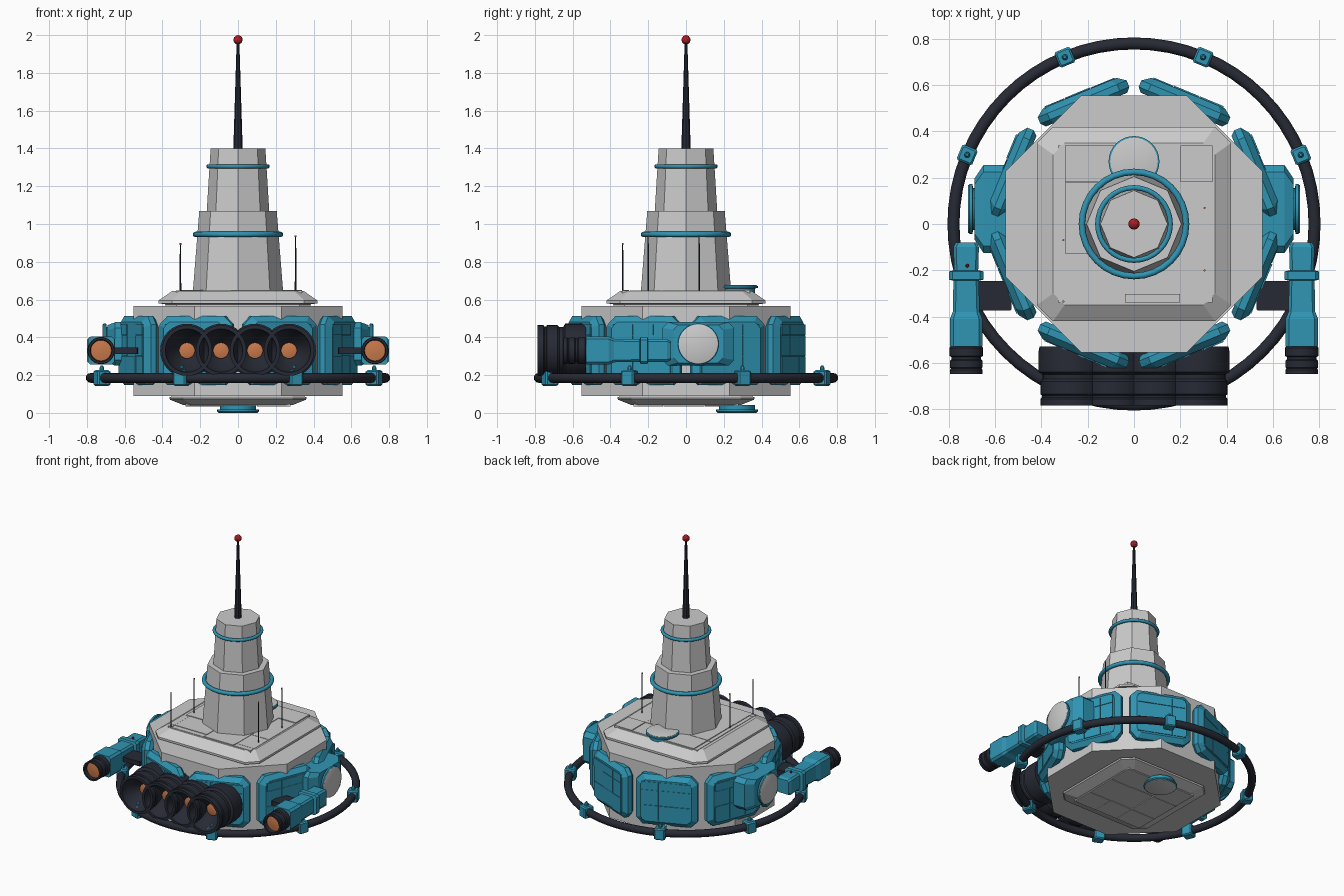
import bpy, bmesh, math, random
from mathutils import Matrix, Vector

if "Cube" in bpy.data.objects:
    bpy.data.objects.remove(bpy.data.objects["Cube"])

random.seed(4)
T, R = Matrix.Translation, Matrix.Rotation
H = math.pi / 2


def mat(name, c):
    m = bpy.data.materials.new(name)
    m.diffuse_color = (*c, 1)
    m.use_nodes = True
    m.node_tree.nodes["Principled BSDF"].inputs["Base Color"].default_value = m.diffuse_color
    return m


TEAL = mat("teal", (0.03, 0.3, 0.45))
DARK = mat("dark", (0.02, 0.023, 0.035))
ORANGE = mat("orange", (0.58, 0.19, 0.07))
RED = mat("red", (0.45, 0.013, 0.017))


def finish(bm, name, m, smooth=False):
    bmesh.ops.recalc_face_normals(bm, faces=bm.faces[:])
    me = bpy.data.meshes.new(name)
    bm.to_mesh(me)
    bm.free()
    ob = bpy.data.objects.new(name, me)
    bpy.context.collection.objects.link(ob)
    if m:
        me.materials.append(m)
    if smooth:
        bpy.ops.object.select_all(action='DESELECT')
        ob.select_set(True)
        bpy.context.view_layer.objects.active = ob
        bpy.ops.object.shade_smooth_by_angle(angle=math.radians(35))
    return ob


def loft(name, loops, M=Matrix(), m=None, smooth=False):
    """Skin a stack of equal-length outlines and cap both ends."""
    bm = bmesh.new()
    rows = [[bm.verts.new(M @ Vector(p)) for p in lp] for lp in loops]
    n = len(rows[0])
    for a, b in zip(rows, rows[1:]):
        for i in range(n):
            j = (i + 1) % n
            bm.faces.new((a[i], a[j], b[j], b[i]))
    bm.faces.new(rows[0])
    bm.faces.new(rows[-1])
    return finish(bm, name, m, smooth)


def lathe(name, prof, n=32, M=Matrix(), m=None, off=0.0):
    """Revolve (radius, height) pairs about local z."""
    loops = [[(r * math.cos(off + i * math.tau / n), r * math.sin(off + i * math.tau / n), h)
              for i in range(n)] for r, h in prof]
    return loft(name, loops, M, m, n > 12)


def block(name, secs, M=Matrix(), m=None):
    """Loft chamfered rectangles: (half width, half height, chamfer, depth)."""
    loops = []
    for w, h, c, z in secs:
        loops.append([(w, -h + c, z), (w, h - c, z), (w - c, h, z), (-w + c, h, z),
                      (-w, h - c, z), (-w, -h + c, z), (-w + c, -h, z), (w - c, -h, z)])
    return loft(name, loops, M, m)


def plates(name, xs, ys, M, m=None, hmax=0.008):
    """Plating: a grid of thin tiles with slightly varied heights."""
    bm = bmesh.new()
    g = 0.003
    for x0, x1 in zip(xs, xs[1:]):
        for y0, y1 in zip(ys, ys[1:]):
            h = random.uniform(0.002, hmax)
            S = Matrix.Diagonal((x1 - x0 - g, y1 - y0 - g, h + 0.01, 1))
            bmesh.ops.create_cube(bm, size=1, matrix=M @ T(((x0 + x1) / 2, (y0 + y1) / 2, h / 2 - 0.005)) @ S)
    return finish(bm, name, m)


def torus(name, rad, minor, z, m, seg):
    bpy.ops.mesh.primitive_torus_add(major_radius=rad, minor_radius=minor, location=(0, 0, z),
                                     major_segments=seg, minor_segments=12)
    ob = bpy.context.object
    ob.name = name
    ob.data.materials.append(m)
    ob.data.polygons.foreach_set("use_smooth", [True] * len(ob.data.polygons))


# Octagonal hull
lathe("hull", [(0.6, 0.09), (0.6, 0.565)], 8, off=math.pi / 8)

# Upper and lower deck plates with plating
block("upper_deck", [(0.385, 0.385, 0.06, 0.56), (0.385, 0.385, 0.06, 0.575), (0.42, 0.42, 0.07, 0.58),
                     (0.42, 0.42, 0.07, 0.595), (0.35, 0.35, 0.05, 0.644)])
plates("upper_deck_plating", [-0.33, -0.3, -0.04, 0.2, 0.34], [-0.34, -0.3, -0.13, 0.18, 0.34], T((0, 0, 0.644)))
block("lower_deck", [(0.34, 0.34, 0.06, 0.095), (0.365, 0.365, 0.07, 0.08),
                     (0.36, 0.36, 0.07, 0.07), (0.29, 0.29, 0.05, 0.042)])
plates("lower_deck_plating", [-0.28, -0.08, 0.1, 0.28], [-0.28, -0.1, 0.12, 0.28], T((0, 0, 0.042)) @ R(math.pi, 4, 'X'))

# Round hatches above and below
for nm, M in (("upper_hatch", T((0, 0.27, 0.635))), ("lower_hatch", T((0, 0.27, 0.043)) @ R(math.pi, 4, 'X'))):
    lathe(nm + "_rim", [(0.095, 0), (0.095, 0.024), (0.11, 0.026), (0.11, 0.036), (0.104, 0.04)], 32, M, TEAL)
    lathe(nm + "_lid", [(0.103, 0.03), (0.103, 0.042), (0.1, 0.043)], 32, M)

# Stepped tower, collar rings and mast
lathe("tower_lower", [(0.24, 0.63), (0.205, 1.07)], 8)
lathe("tower_upper", [(0.166, 1.06), (0.145, 1.4)], 8)
torus("tower_ring_lower", 0.225, 0.014, 0.945, TEAL, 32)
torus("tower_ring_upper", 0.157, 0.011, 1.305, TEAL, 32)
lathe("mast", [(0.025, 1.39), (0.007, 1.97)], 8, m=DARK)
bm = bmesh.new()
bmesh.ops.create_icosphere(bm, subdivisions=2, radius=0.025, matrix=T((0, 0, 1.975)))
finish(bm, "mast_light", RED)

# Whip antennas
for x, y, z in ((0.305, 0.07, 0.94), (0.305, -0.2, 0.94), (-0.305, -0.07, 0.9), (-0.305, -0.335, 0.9)):
    lathe("whip_antenna", [(0.005, 0.63), (0.003, z - 0.008)], 6, T((x, y, 0)), DARK)
    lathe("whip_tip", [(0.005, z - 0.01), (0.005, z)], 6, T((x, y, 0)), ORANGE)

# Armour panels over the hull corners, ring clamps at the same angles
torus("guard_ring", 0.78, 0.026, 0.185, DARK, 64)
for k in range(8):
    spin = R(math.pi / 8 + k * math.pi / 4, 4, 'Z')
    # local x = tangent, local y = up, local z = outwards
    out = spin @ R(H, 4, 'Z') @ R(H, 4, 'X')
    M = spin @ T((0, 0, 0.33)) @ R(H, 4, 'Z') @ R(H, 4, 'X')
    block("armour_panel", [(0.19, 0.165, 0.04, 0.535), (0.208, 0.182, 0.045, 0.555),
                           (0.208, 0.182, 0.045, 0.585), (0.172, 0.15, 0.03, 0.612)], M, TEAL)
    plates("armour_plating", [-0.165, -0.05, 0.07, 0.165], [-0.14, -0.03, 0.08, 0.14], M @ T((0, 0, 0.612)), TEAL, 0.007)
    C = spin @ T((0.78, 0, 0))
    block("ring_clamp", [(0.028, 0.028, 0.005, 0.143), (0.036, 0.036, 0.007, 0.15),
                         (0.036, 0.036, 0.007, 0.218), (0.028, 0.028, 0.005, 0.226)], C, TEAL)
    lathe("clamp_bolt", [(0.013, 0.22), (0.013, 0.238), (0.006, 0.252)], 8, C, TEAL)

# Front bank of four engine nozzles (local z points to the front)
FRONT = R(H, 4, 'X')
for x in (-0.27, -0.09, 0.09, 0.27):
    M = T((x, 0, 0.33)) @ FRONT
    lathe("engine_nozzle", [(0.138, 0.53), (0.142, 0.55), (0.142, 0.64), (0.125, 0.65), (0.125, 0.67),
                            (0.134, 0.68), (0.134, 0.735), (0.128, 0.74), (0.128, 0.75), (0.134, 0.755),
                            (0.134, 0.785), (0.115, 0.785), (0.105, 0.74), (0.04, 0.67)], 32, M, DARK)
    lathe("engine_glow", [(0.042, 0.66), (0.042, 0.685), (0.036, 0.688)], 24, M, ORANGE)

# Side pods, discs and gun arms, mirrored left and right
for s, side in ((-1, "left"), (1, "right")):
    OUT = T((0, 0.065, 0.365)) @ R(s * H, 4, 'Y')
    block(side + "_pod", [(0.115, 0.19, 0.03, 0.5), (0.115, 0.19, 0.03, 0.65), (0.1, 0.13, 0.025, 0.69)], OUT, TEAL)
    lathe(side + "_pod_rim", [(0.09, 0.68), (0.09, 0.695), (0.108, 0.698), (0.108, 0.71), (0.104, 0.714)], 32, OUT, TEAL)
    lathe(side + "_pod_disc", [(0.104, 0.70), (0.104, 0.716), (0.1, 0.718)], 32, OUT)
    G = T((s * 0.725, 0, 0.33)) @ FRONT
    block(side + "_gun_body", [(0.045, 0.05, 0.01, 0.08), (0.055, 0.06, 0.012, 0.1), (0.052, 0.06, 0.012, 0.2),
                               (0.075, 0.072, 0.015, 0.205), (0.075, 0.072, 0.015, 0.24), (0.055, 0.06, 0.012, 0.245),
                               (0.058, 0.062, 0.012, 0.38), (0.07, 0.075, 0.015, 0.41), (0.07, 0.075, 0.015, 0.53)], G, TEAL)
    lathe(side + "_gun_nozzle", [(0.06, 0.52), (0.072, 0.535), (0.072, 0.57), (0.064, 0.575), (0.064, 0.585),
                                 (0.07, 0.59), (0.07, 0.62), (0.066, 0.625), (0.07, 0.63), (0.07, 0.648),
                                 (0.058, 0.648), (0.054, 0.62)], 32, G, DARK)
    lathe(side + "_gun_glow", [(0.055, 0.61), (0.055, 0.624), (0.018, 0.63)], 24, G, ORANGE)
    block(side + "_gun_strut", [(0.08, 0.063, 0.004, 0.312), (0.08, 0.063, 0.004, 0.346)],
          T((s * 0.61, -0.31, 0)), DARK)

# Small lamp on the left arm
lathe("arm_lamp", [(0.008, 0.38), (0.008, 0.4), (0.004, 0.405)], 8, T((-0.72, -0.18, 0)), RED)
